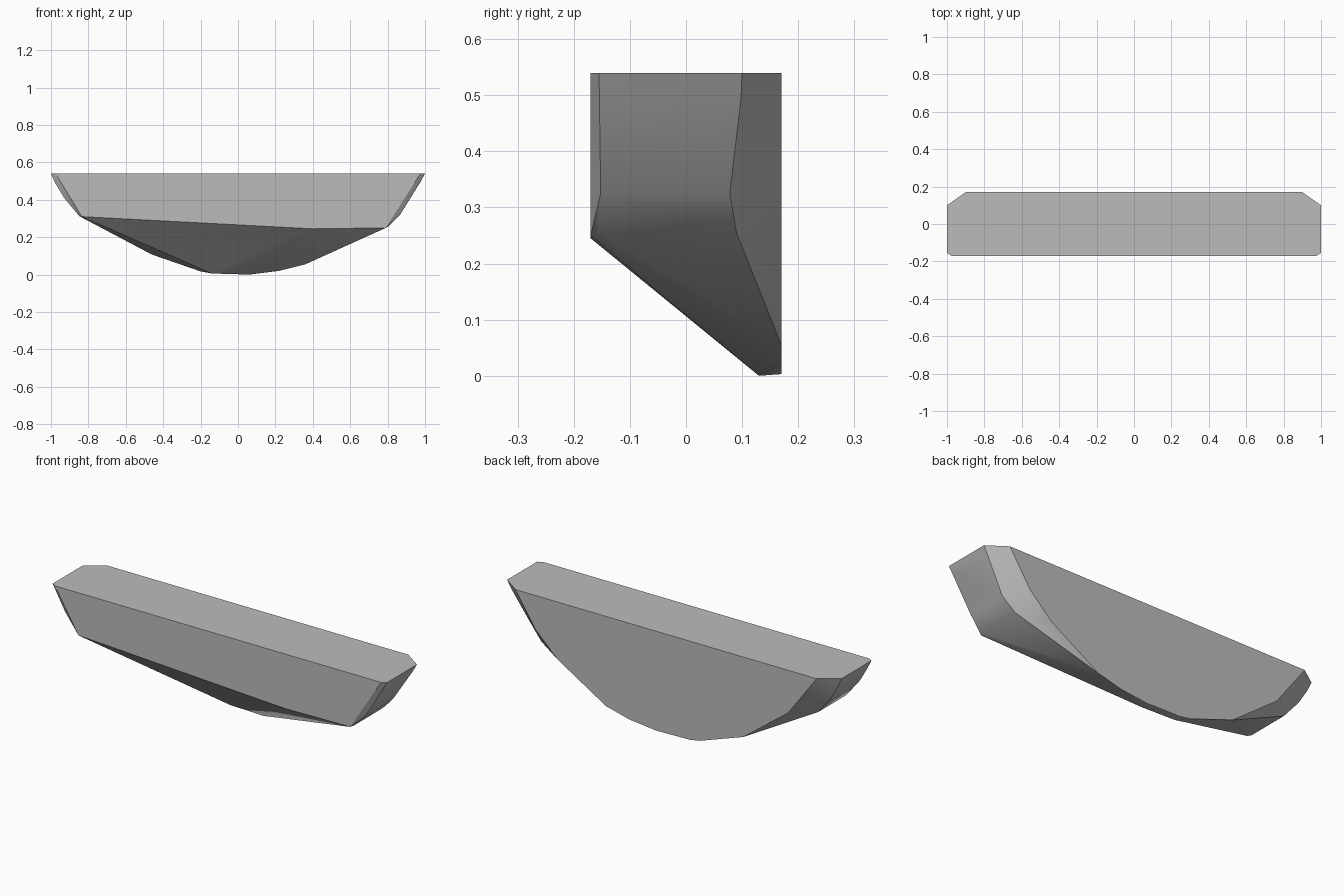
import bpy, bmesh

if "Cube" in bpy.data.objects:
    bpy.data.objects.remove(bpy.data.objects["Cube"])

# Faceted stone-like slab: convex hull of a back outline, front outline and end rings
back = [(-.9, .54), (-.73, .31), (-.46, .107), (-.2, .017), (-.14, .007), (.06, .003),
        (.22, .02), (.36, .055), (.65, .23), (.78, .355), (.9, .54)]        # y = 0.17
front = [(-.975, .54), (-.835, .31), (.4, .245), (.79, .25), (.975, .54)]    # y = -0.17
keel = [(-.14, .006), (.06, 0)]                                              # y = 0.13

points = [(x, .17, z) for x, z in back]
points += [(x, -.17, z) for x, z in front]
points += [(x, .13, z) for x, z in keel]

# Bevelled ends: x, z, front y, back y
right_end = [(1, .54, -.155, .1), (.975, .495, -.15, .098),
             (.87, .325, -.152, .078), (.802, .255, -.155, .09)]
left_end = [(-1, .54, -.155, .1), (-.98, .495, -.15, .098),
            (-.93, .41, -.152, .09), (-.848, .312, -.155, .08)]
for x, z, y0, y1 in right_end + left_end:
    points += [(x, y0, z), (x, y1, z)]

bm = bmesh.new()
for p in points:
    bm.verts.new(p)
res = bmesh.ops.convex_hull(bm, input=bm.verts)
loose = [v for v in bm.verts if not v.link_faces]
bmesh.ops.delete(bm, geom=loose, context='VERTS')
bmesh.ops.dissolve_limit(bm, angle_limit=.01, verts=bm.verts, edges=bm.edges)
bmesh.ops.recalc_face_normals(bm, faces=bm.faces)

mesh = bpy.data.meshes.new("slab")
bm.to_mesh(mesh)
bm.free()
slab = bpy.data.objects.new("slab", mesh)
bpy.context.collection.objects.link(slab)

# Plain grey
grey = bpy.data.materials.new("grey")
grey.diffuse_color = (.5, .5, .5, 1)
grey.use_nodes = True
grey.node_tree.nodes["Principled BSDF"].inputs["Base Color"].default_value = grey.diffuse_color
mesh.materials.append(grey)

# Soft shading on the worn ends, crisp main edges
bpy.context.view_layer.objects.active = slab
slab.select_set(True)
bpy.ops.object.shade_smooth_by_angle(angle=.52)
